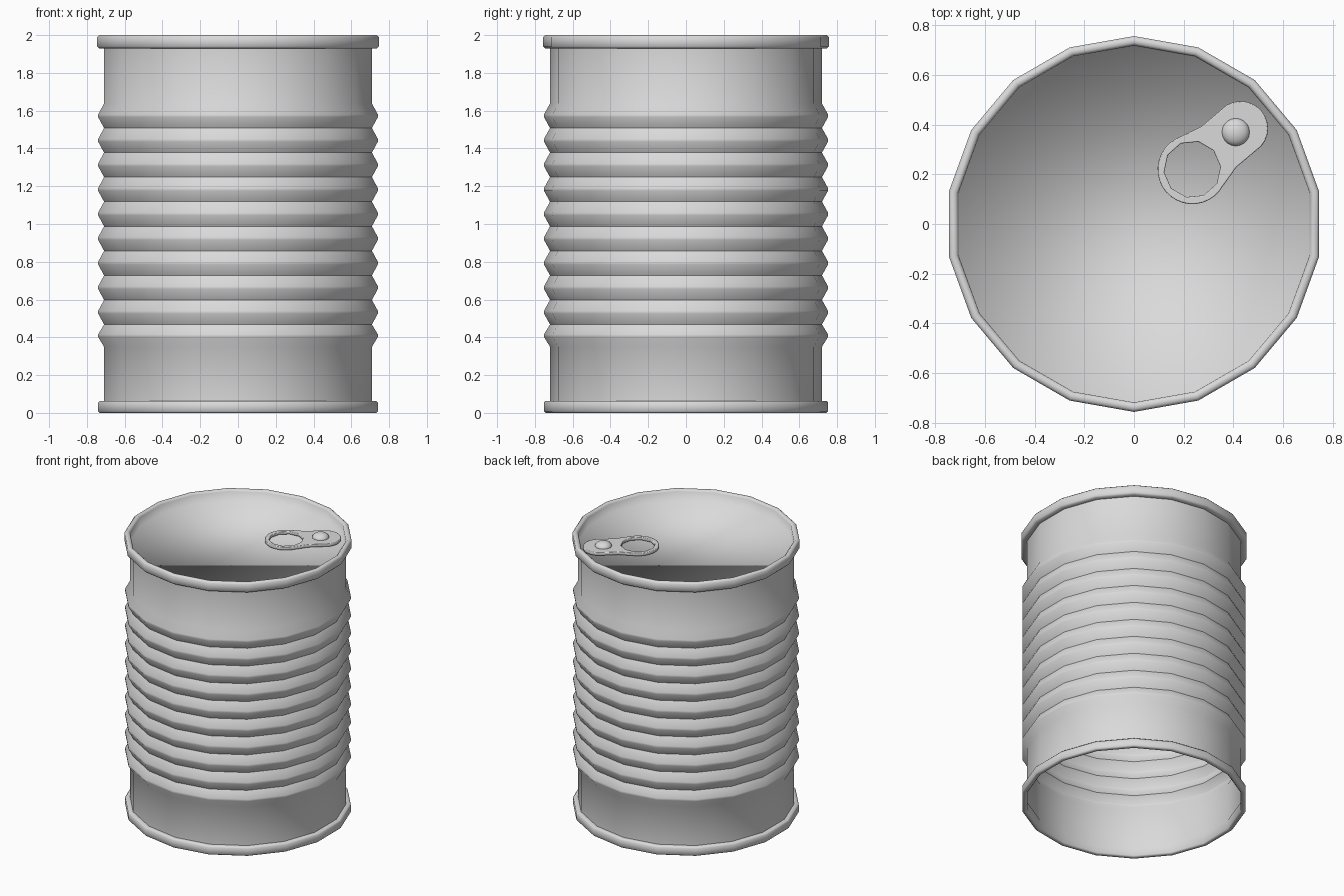
import bpy, bmesh, math
from mathutils import Vector

cube = bpy.data.objects.get("Cube")
if cube:
    bpy.data.objects.remove(cube, do_unlink=True)

SIDES = 18
LID_Z = 1.925
SHARP = math.radians(50)

metal = bpy.data.materials.new("grey metal")
metal.use_nodes = True
metal.diffuse_color = (0.7, 0.7, 0.7, 1)
metal.node_tree.nodes["Principled BSDF"].inputs["Base Color"].default_value = (0.7, 0.7, 0.7, 1)


def add_mesh(name, bm):
    mesh = bpy.data.meshes.new(name)
    bm.to_mesh(mesh)
    bm.free()
    mesh.materials.append(metal)
    obj = bpy.data.objects.new(name, mesh)
    bpy.context.collection.objects.link(obj)
    return obj


def lathe(name, profile, cap=False):
    """Spin a (radius, height) profile; optionally close its last ring."""
    bm = bmesh.new()
    rings = []
    for r, z in profile:
        angles = [math.pi / 2 + math.tau * j / SIDES for j in range(SIDES)]
        rings.append([bm.verts.new((r * math.cos(a), r * math.sin(a), z)) for a in angles])
    for low, high in zip(rings, rings[1:]):
        for j in range(SIDES):
            k = (j + 1) % SIDES
            bm.faces.new((low[j], low[k], high[k], high[j]))
    lid = bm.faces.new(rings[-1]) if cap else None
    bm.normal_update()
    for f in bm.faces:
        f.smooth = True
    # Folds stay crisp, but the lid blends softly into the rim wall
    for e in bm.edges:
        soft = lid in e.link_faces
        e.smooth = soft or len(e.link_faces) < 2 or e.calc_face_angle() < SHARP
    return add_mesh(name, bm)


# Can shell: bottom lip, ribbed wall, rolled top rim and sunken lid
WALL, PEAK = 0.72, 0.752
profile = [(0.717, 0.07), (0.717, 0.008), (0.725, 0), (0.744, 0), (PEAK, 0.008),
           (PEAK, 0.055), (0.743, 0.064), (WALL, 0.064), (WALL, 0.35)]
valleys = [0.35] + [0.468 + 0.13 * i for i in range(10)]
for a, b in zip(valleys, valleys[1:]):
    mid = (a + b) / 2
    profile += [(PEAK, mid - 0.007), (PEAK, mid + 0.007), (WALL, b)]
profile += [(WALL, 1.93), (0.747, 1.93), (0.757, 1.94), (0.757, 1.99), (0.747, 2),
            (0.73, 2), (0.719, 1.989), (0.716, LID_Z)]
lathe("can_body", profile, cap=True)


# Pull tab: two round ends joined by a slight waist, with a finger hole
ring_center, rivet_end = Vector((0.235, 0.22)), Vector((0.43, 0.385))
RING_R, END_R = 0.14, 0.11
axis = (rivet_end - ring_center).normalized()
side = Vector((-axis.y, axis.x))
heading = math.atan2(axis.y, axis.x)


def arc(center, radius, start, end, count):
    return [center + radius * Vector((math.cos(t), math.sin(t)))
            for t in (start + (end - start) * i / count for i in range(count + 1))]


def waist(sign):
    middle = ring_center.lerp(rivet_end, 0.55)
    return [middle + side * sign * 0.108]


quarter = math.radians(80)
outline = (arc(rivet_end, END_R, heading - quarter, heading + quarter, 12) + waist(1)
           + arc(ring_center, RING_R, heading + quarter, heading + math.tau - quarter, 18)
           + waist(-1))
hole = arc(ring_center, 0.114, 0.1, 0.1 + math.tau, 10)[:-1]

curve = bpy.data.curves.new("pull_tab", "CURVE")
curve.dimensions = "2D"
curve.fill_mode = "BOTH"
curve.extrude = 0.007
curve.bevel_depth = 0.004
curve.bevel_resolution = 1
curve.offset = -0.004
for loop in (outline, hole):
    spline = curve.splines.new("POLY")
    spline.points.add(len(loop) - 1)
    for point, co in zip(spline.points, loop):
        point.co = (co.x, co.y, 0, 1)
    spline.use_cyclic_u = True
curve.materials.append(metal)
tab = bpy.data.objects.new("pull_tab", curve)
tab.location.z = LID_Z + 0.02
bpy.context.collection.objects.link(tab)
bpy.ops.object.select_all(action="DESELECT")
tab.select_set(True)
bpy.context.view_layer.objects.active = tab
bpy.ops.object.convert(target="MESH")
bpy.ops.object.shade_smooth_by_angle(angle=SHARP)

# Rivet: domed button holding the tab to the lid
bm = bmesh.new()
bmesh.ops.create_uvsphere(bm, u_segments=20, v_segments=12, radius=0.056)
bmesh.ops.scale(bm, vec=(1, 1, 0.6), verts=bm.verts)
for f in bm.faces:
    f.smooth = True
rivet = add_mesh("rivet", bm)
rivet.location = (0.41, 0.37, LID_Z + 0.03)
